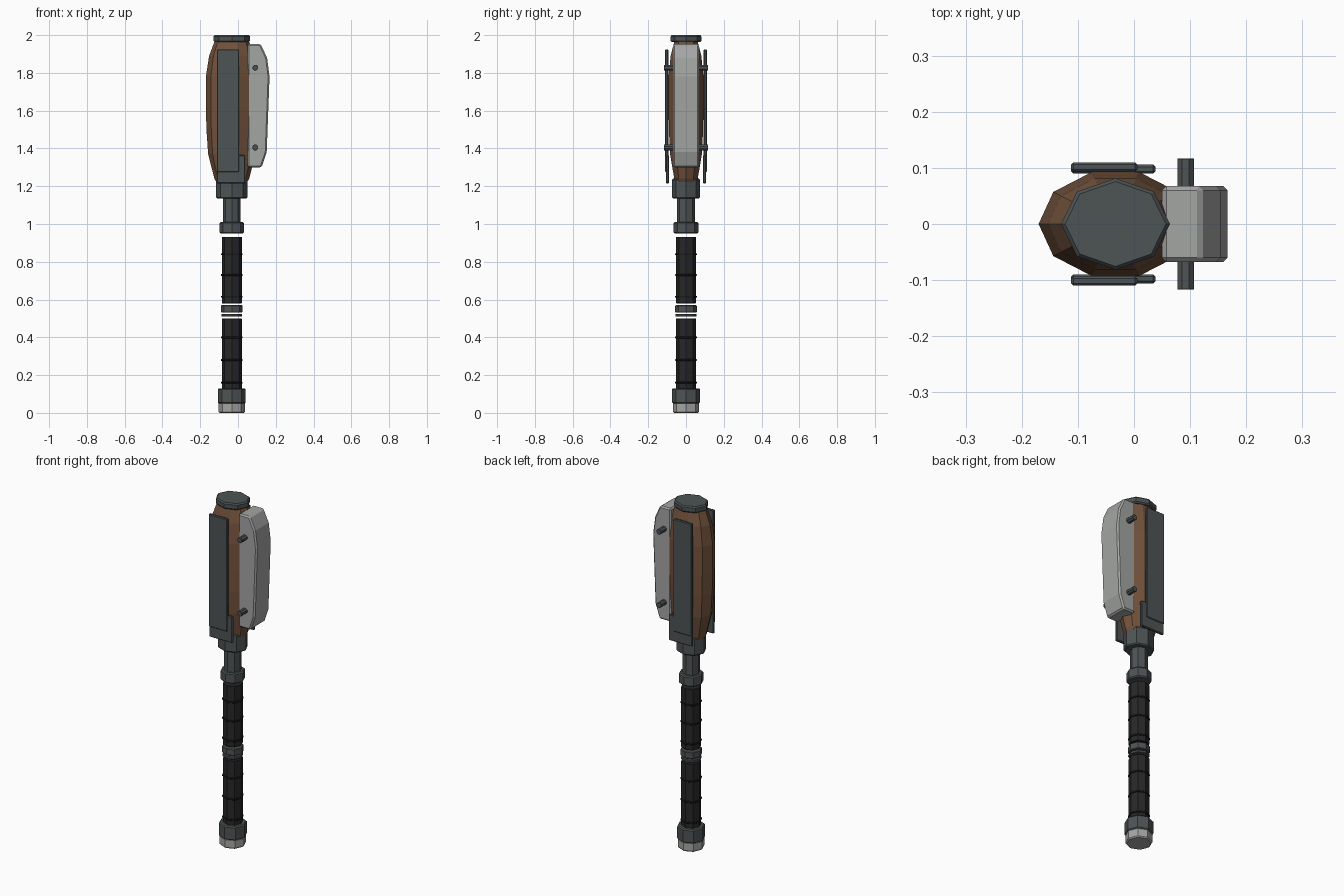
import bpy, bmesh, math

if "Cube" in bpy.data.objects:
    bpy.data.objects.remove(bpy.data.objects["Cube"])

AXIS = -0.033  # x position of the shaft


def material(name, rgb):
    m = bpy.data.materials.new(name)
    m.diffuse_color = (*rgb, 1)
    m.use_nodes = True
    m.node_tree.nodes["Principled BSDF"].inputs["Base Color"].default_value = m.diffuse_color
    return m


DARK = material("dark_metal", (0.075, 0.087, 0.09))
LIGHT = material("light_metal", (0.37, 0.38, 0.37))
BROWN = material("brown_shell", (0.17, 0.085, 0.046))
BLACK = material("black_grip", (0.02, 0.02, 0.021))
RING = material("ring_black", (0.011, 0.011, 0.012))


def finish(name, bm, mat):
    bmesh.ops.recalc_face_normals(bm, faces=bm.faces)
    me = bpy.data.meshes.new(name)
    bm.to_mesh(me)
    bm.free()
    me.materials.append(mat)
    ob = bpy.data.objects.new(name, me)
    bpy.context.collection.objects.link(ob)
    return ob


def bevel(ob, width):
    b = ob.modifiers.new("bevel", 'BEVEL')
    b.width = width
    b.segments = 1
    b.limit_method = 'ANGLE'
    b.angle_limit = math.radians(50)


def lathe(name, profile, mat, sides=8, squash=1.0):
    """Stack of polygon rings; profile holds (z, x radius)."""
    bm = bmesh.new()
    rings = []
    for z, r in profile:
        rings.append([bm.verts.new((AXIS + r * math.cos(2 * math.pi * i / sides),
                                    r * squash * math.sin(2 * math.pi * i / sides), z))
                      for i in range(sides)])
    for a, b in zip(rings, rings[1:]):
        for i in range(sides):
            j = (i + 1) % sides
            bm.faces.new((a[i], a[j], b[j], b[i]))
    bm.faces.new(rings[0])
    bm.faces.new(rings[-1])
    return finish(name, bm, mat)


def drum(name, z0, z1, r, mat, chamfer=0.006, squash=1.0):
    return lathe(name, [(z0, r - chamfer), (z0 + chamfer, r),
                        (z1 - chamfer, r), (z1, r - chamfer)], mat, 8, squash)


def prism(name, outline, y0, y1, mat, width):
    """Outline in x and z, extruded along y."""
    bm = bmesh.new()
    a = [bm.verts.new((x, y0, z)) for x, z in outline]
    b = [bm.verts.new((x, y1, z)) for x, z in outline]
    bm.faces.new(a)
    bm.faces.new(b)
    for i in range(len(a)):
        j = (i + 1) % len(a)
        bm.faces.new((a[i], a[j], b[j], b[i]))
    ob = finish(name, bm, mat)
    bevel(ob, width)
    return ob


def plate(name, x0, x1, z0, z1, y0, y1):
    return prism(name, [(x0, z0), (x1, z0), (x1, z1), (x0, z1)], y0, y1, DARK, 0.004)


# Pommel and its collar
drum("pommel", 0.0, 0.055, 0.07, LIGHT)
drum("pommel_collar", 0.05, 0.13, 0.074, DARK)

# Two grips with wrap rings
for label, z0, z1, ring_z in (("lower", 0.125, 0.5, (0.16, 0.28, 0.4)),
                              ("upper", 0.58, 0.932, (0.615, 0.73, 0.84))):
    drum(label + "_grip", z0, z1, 0.053, BLACK, 0.002)
    for n, z in enumerate(ring_z):
        drum(f"{label}_grip_ring_{n + 1}", z - 0.005, z + 0.005, 0.057, RING, 0.002)

# Middle bands, neck and collars
drum("middle_band_thin", 0.51, 0.524, 0.055, DARK, 0.002)
drum("middle_band", 0.532, 0.57, 0.057, DARK, 0.003)
drum("lower_neck_collar", 0.95, 1.01, 0.065, DARK)
drum("neck", 1.0, 1.14, 0.047, DARK, 0.002)
drum("head_collar", 1.135, 1.24, 0.083, DARK, 0.006, 0.88)

# Faceted head shell and cap
lathe("head_shell", [(1.2, 0.07), (1.24, 0.092), (1.37, 0.125), (1.5, 0.134), (1.62, 0.137),
                     (1.78, 0.137), (1.89, 0.12), (1.965, 0.092)], BROWN, 10, 0.71)
drum("head_cap", 1.963, 2.0, 0.097, DARK, 0.007, 0.84)

# Striking block on the right side
prism("striking_block", [(0.05, 1.3), (0.125, 1.3), (0.152, 1.38), (0.167, 1.78),
                         (0.154, 1.88), (0.12, 1.953), (0.05, 1.953)],
      -0.068, 0.068, LIGHT, 0.008)

# Cross pins through the block
for label, z in (("lower", 1.405), ("upper", 1.828)):
    outline = [(0.092 + 0.016 * math.cos(math.pi * i / 4 + math.pi / 8),
                z + 0.016 * math.sin(math.pi * i / 4 + math.pi / 8)) for i in range(8)]
    prism(label + "_pin", outline, -0.117, 0.117, DARK, 0.001)

# Side plates, front and back
for label, s in (("front", -1), ("back", 1)):
    plate(label + "_long_plate", -0.112, 0.006, 1.275, 1.925, s * 0.093, s * 0.11)
    plate(label + "_short_plate", -0.112, 0.038, 1.215, 1.365, s * 0.09, s * 0.106)
